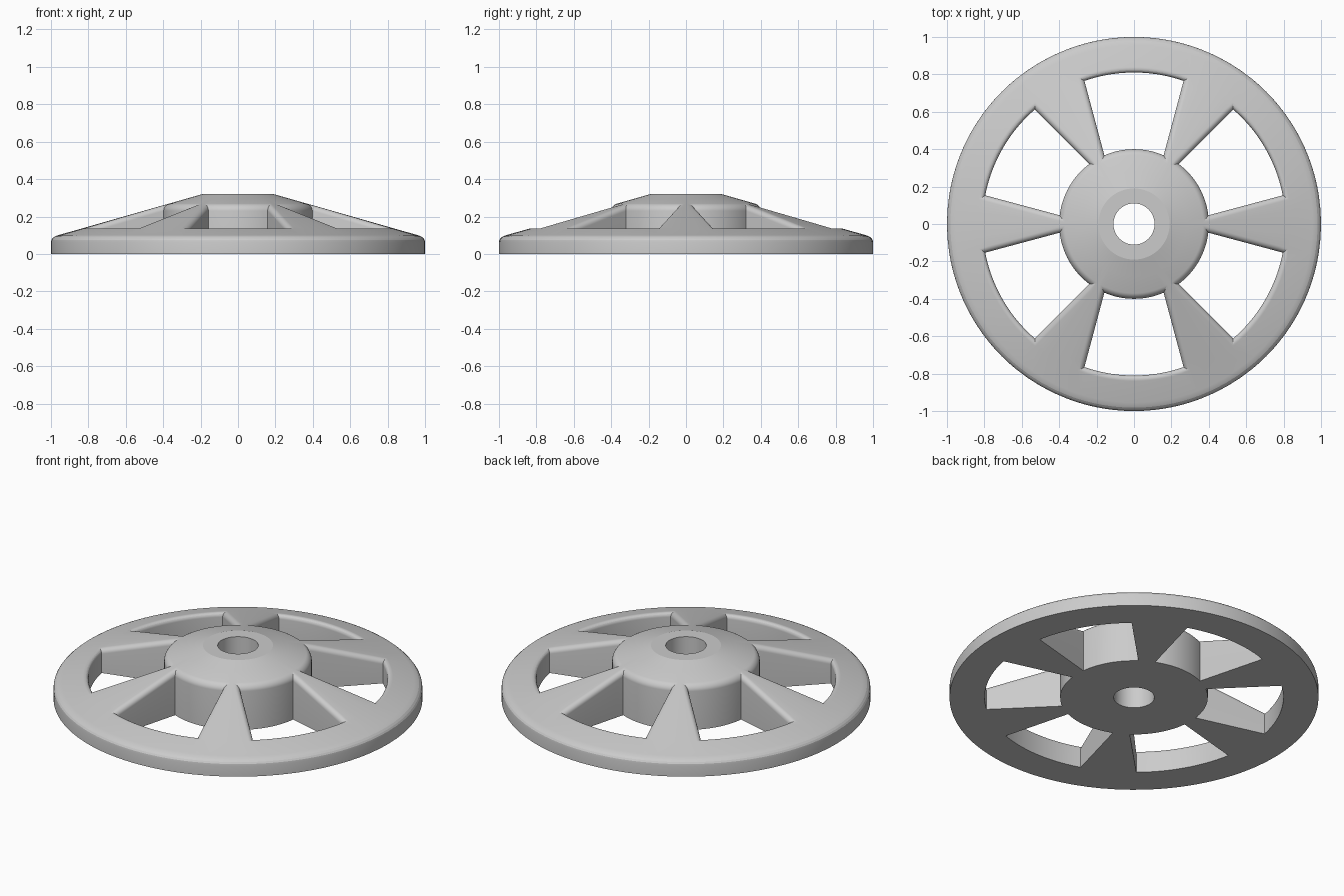
import bpy
import bmesh
from math import sin, cos, asin, pi, radians

old = bpy.data.objects.get("Cube")
if old:
    bpy.data.objects.remove(old, do_unlink=True)

# Main dimensions
HOLE, FLAT, HUB, RIM = 0.11, 0.19, 0.40, 0.81
TOP, LIP_R, LIP_Z = 0.32, 0.955, 0.102
FILLET, SIDE_OFFSET, SIDE_ANGLE = 0.03, 0.058, radians(15)
SECTORS = 6
ARC, SPOKE, LENGTH, ROUND = 14, 4, 10, 8   # segment counts
LIP = [(LIP_R, LIP_Z), (0.97, 0.098), (0.982, 0.092), (0.992, 0.083),
       (0.998, 0.074), (1.0, 0.062)]

bm = bmesh.new()


def cone(r):
    return TOP if r <= FLAT else TOP + (LIP_Z - TOP) * (r - FLAT) / (LIP_R - FLAT)


def half_angle(r, d):
    """Half angle of a window, grown outward by d, at radius r."""
    return SIDE_ANGLE + asin((SIDE_OFFSET + d) / r)


def point(r, a, z):
    return (r * cos(a), r * sin(a), z)


def strip(row_a, row_b, closed=False):
    """Join two equal rows of points with quads."""
    n = len(row_a)
    for i in range(n if closed else n - 1):
        j = (i + 1) % n
        bm.faces.new([bm.verts.new(p) for p in (row_a[i], row_a[j], row_b[j], row_b[i])])


def spread(lo, hi, n):
    return [lo + (hi - lo) * i / n for i in range(n + 1)]


def sector_row(mid, r, z, h):
    """One arc over a window and the spoke after it."""
    angles = spread(-h, h, ARC) + spread(h, 2 * pi / SECTORS - h, SPOKE)[1:]
    return [point(r, mid + a, z) for a in angles]


def spoke_row(mid, r, z, d):
    h = half_angle(r, d)
    return [point(r, mid + a, z) for a in spread(h, 2 * pi / SECTORS - h, SPOKE)]


def window_loop(mid, d, height):
    """Closed outline of a window grown by d."""
    lo, hi = HUB - d, RIM + d
    h0, h1 = half_angle(lo, d), half_angle(hi, d)
    side = spread(lo, hi, LENGTH)
    polar = [(lo, a) for a in spread(-h0, h0, ARC)]
    polar += [(r, half_angle(r, d)) for r in side[1:-1]]
    polar += [(hi, a) for a in spread(h1, -h1, ARC)]
    polar += [(r, -half_angle(r, d)) for r in side[-2:0:-1]]
    return [point(r, mid + a, height(r)) for r, a in polar]


def join_rows(rows):
    for a, b in zip(rows, rows[1:]):
        strip(a, b)


hub_h = half_angle(HUB - FILLET, FILLET)
rim_h = half_angle(RIM + FILLET, FILLET)

for k in range(SECTORS):
    mid = (k + 0.5) * 2 * pi / SECTORS

    # Hub: bottom, bore and sloping top
    join_rows([sector_row(mid, HUB, 0, half_angle(HUB, 0)),
               sector_row(mid, HOLE, 0, hub_h)]
              + [sector_row(mid, r, cone(r), hub_h)
                 for r in (HOLE, FLAT, 0.28, HUB - FILLET)])

    # Rim: top, rounded lip, outer wall and bottom
    join_rows([sector_row(mid, RIM + FILLET, cone(RIM + FILLET), rim_h)]
              + [sector_row(mid, r, z, rim_h) for r, z in LIP]
              + [sector_row(mid, 1, 0, rim_h),
                 sector_row(mid, RIM, 0, half_angle(RIM, 0))])

    # Spoke: top and bottom
    join_rows([spoke_row(mid, r, cone(r), FILLET)
               for r in spread(HUB - FILLET, RIM + FILLET, LENGTH)])
    join_rows([spoke_row(mid, r, 0, 0) for r in spread(HUB, RIM, LENGTH)])

    # Window: straight wall, then a rounded top edge
    loops = [window_loop(mid, 0, lambda r: 0)]
    for t in spread(0, pi / 2, ROUND):
        drop = FILLET * (1 - sin(t))
        loops.append(window_loop(mid, FILLET * (1 - cos(t)),
                                 lambda r, drop=drop: cone(r) - drop))
    for a, b in zip(loops, loops[1:]):
        strip(a, b, closed=True)

bmesh.ops.remove_doubles(bm, verts=bm.verts, dist=0.0001)
bmesh.ops.recalc_face_normals(bm, faces=bm.faces)

mesh = bpy.data.meshes.new("spoked_wheel")
bm.to_mesh(mesh)
bm.free()
wheel = bpy.data.objects.new("spoked_wheel", mesh)
bpy.context.collection.objects.link(wheel)

# Plain grey material
grey = bpy.data.materials.new("light_grey")
grey.use_nodes = True
colour = (0.6, 0.6, 0.6, 1)
grey.diffuse_color = colour
grey.node_tree.nodes["Principled BSDF"].inputs["Base Color"].default_value = colour
mesh.materials.append(grey)

bpy.ops.object.select_all(action='DESELECT')
wheel.select_set(True)
bpy.context.view_layer.objects.active = wheel
bpy.ops.object.shade_smooth_by_angle(angle=radians(14))
